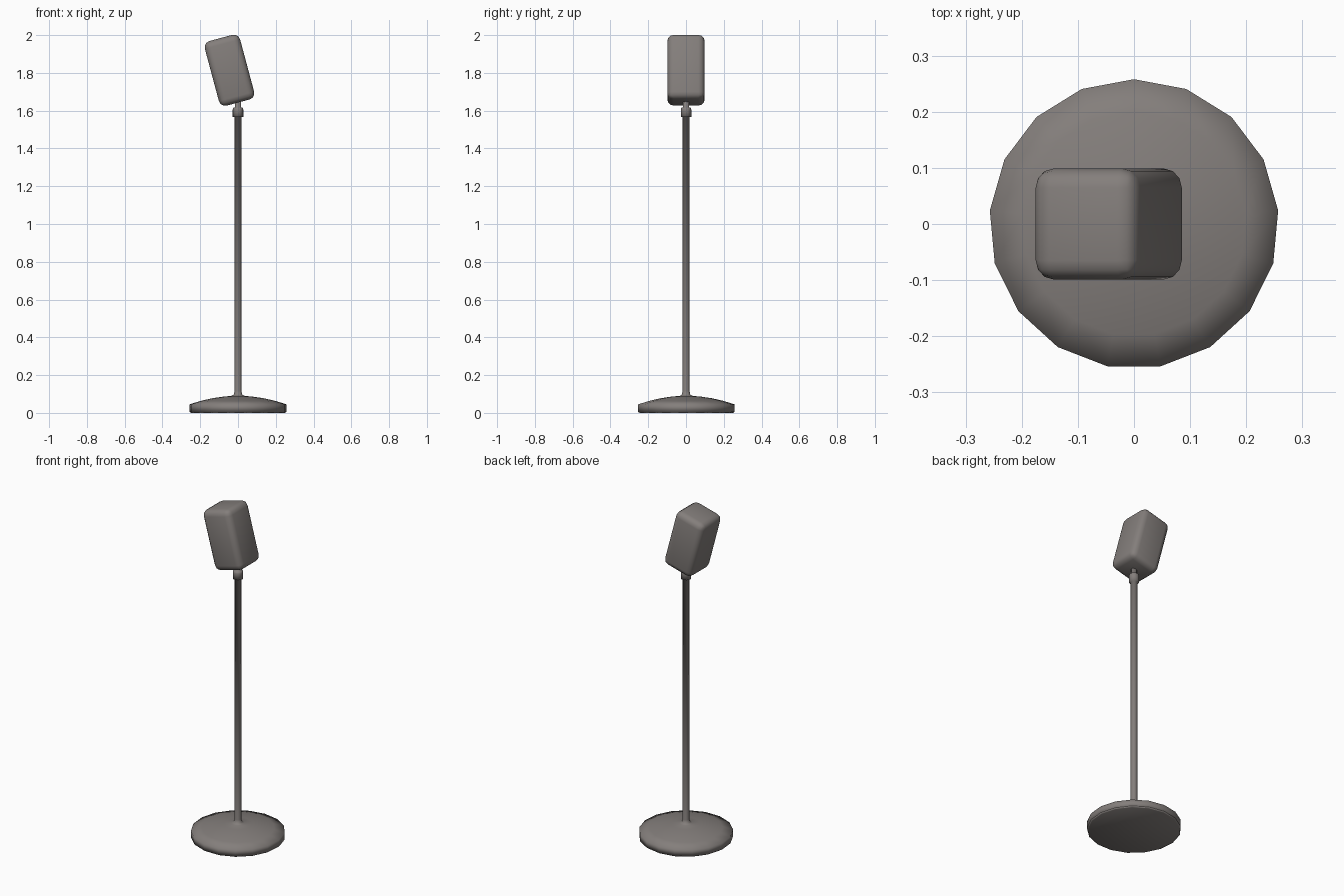
import bpy, bmesh, math
from mathutils import Matrix

if "Cube" in bpy.data.objects:
    bpy.data.objects.remove(bpy.data.objects["Cube"])

grey = bpy.data.materials.new("warm grey metal")
grey.diffuse_color = (0.23, 0.21, 0.20, 1)
grey.use_nodes = True
grey.node_tree.nodes["Principled BSDF"].inputs["Base Color"].default_value = grey.diffuse_color


def finish(name, bm):
    bmesh.ops.recalc_face_normals(bm, faces=bm.faces)
    for f in bm.faces:
        f.smooth = True
    me = bpy.data.meshes.new(name)
    bm.to_mesh(me)
    bm.free()
    me.materials.append(grey)
    ob = bpy.data.objects.new(name, me)
    bpy.context.collection.objects.link(ob)
    return ob


def lathe(name, profile, sides=17):
    """Revolve (radius, z) points around z, capped at both ends."""
    bm = bmesh.new()
    rings = []
    for r, z in profile:
        rings.append([bm.verts.new((r * math.sin(2 * math.pi * i / sides),
                                    r * math.cos(2 * math.pi * i / sides), z))
                      for i in range(sides)])
    for a, b in zip(rings, rings[1:]):
        for i in range(sides):
            j = (i + 1) % sides
            bm.faces.new((a[i], a[j], b[j], b[i]))
    bm.faces.new(rings[0])
    bm.faces.new(rings[-1])
    return finish(name, bm)


# Domed base, pole, collar and neck in one smooth turned piece
lathe("stand", [(0.258, 0.005), (0.258, 0.045), (0.20, 0.063), (0.14, 0.077),
                (0.08, 0.086), (0.035, 0.09), (0.023, 0.096), (0.0185, 0.115),
                (0.0185, 1.565), (0.028, 1.567), (0.028, 1.606),
                (0.025, 1.615), (0.017, 1.617), (0.017, 1.67)])

# Flat underside of the base
lathe("base_underside", [(0.25, 0.0), (0.258, 0.005)])

# Rounded box head, tilted to the left
bm = bmesh.new()
bmesh.ops.create_cube(bm, size=1)
bmesh.ops.scale(bm, vec=(0.193, 0.198, 0.354), verts=bm.verts)
bmesh.ops.bevel(bm, geom=bm.edges[:], offset=0.034, segments=3, profile=0.5,
                affect='EDGES')
bmesh.ops.transform(bm, verts=bm.verts, matrix=Matrix.Translation((-0.045, 0, 1.814))
                    @ Matrix.Rotation(math.radians(-15), 4, 'Y'))
finish("microphone_head", bm)
